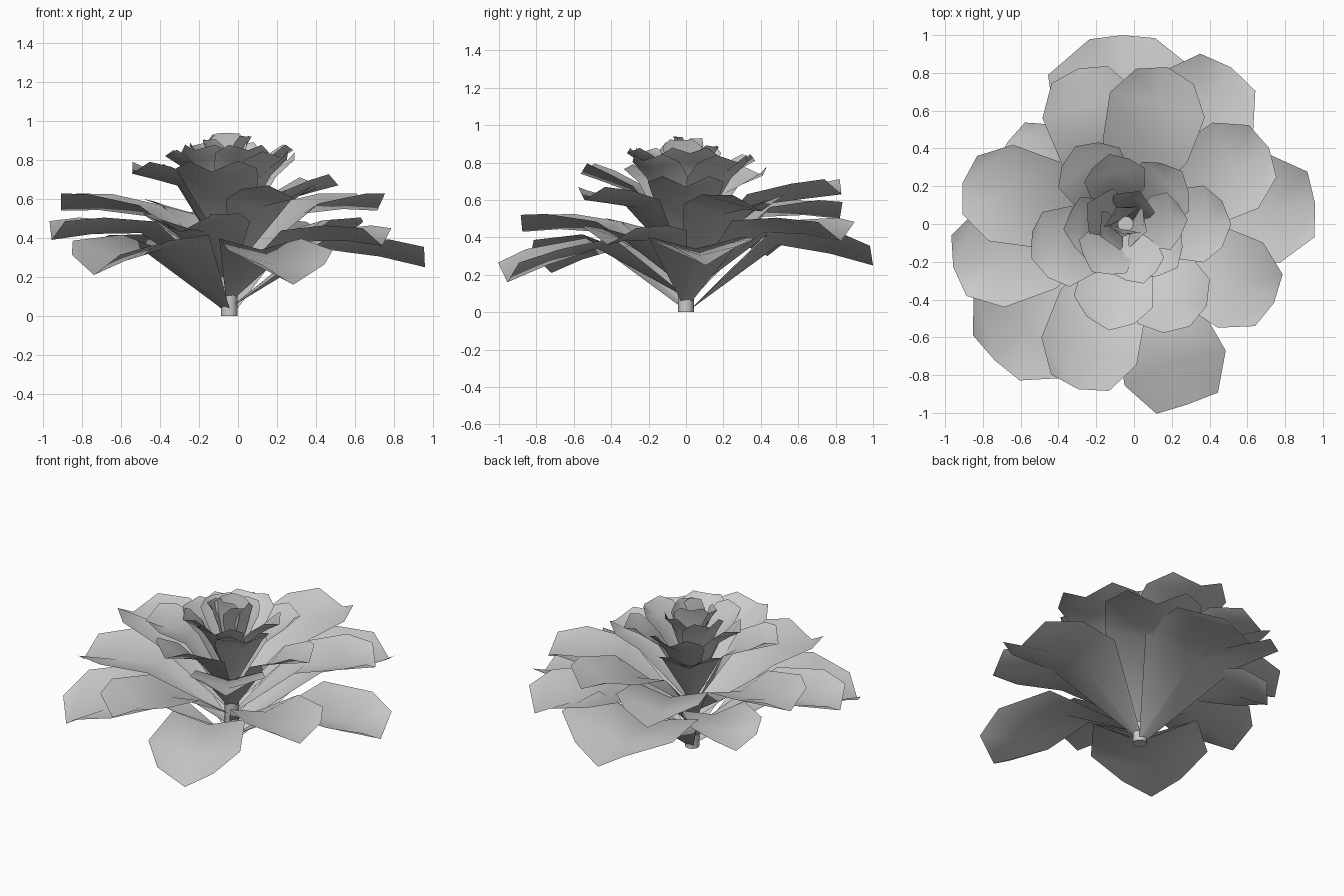
import bpy
from math import radians, cos, sin, hypot
from mathutils import Vector

if "Cube" in bpy.data.objects:
    bpy.data.objects.remove(bpy.data.objects["Cube"])

AXIS = Vector((-0.045, 0, 0))

# Petals from the lowest to the innermost: heading, reach, tip height
PETALS = [
    (91, 1.00, .25), (226, 1.00, .21), (6, 1.01, .25), (145, .76, .30),
    (289, 1.01, .16), (56, 1.00, .38), (194, .94, .39), (332, .89, .36),
    (107, .86, .50), (254, .91, .43), (28, .86, .54), (166, .89, .54),
    (302, .64, .60), (75, .86, .63), (200, .53, .73), (0, .56, .67),
    (123, .49, .73), (261, .57, .74), (43, .41, .80), (185, .33, .82),
    (320, .36, .81), (103, .38, .81), (235, .31, .85), (4, .33, .85),
    (152, .23, .87), (287, .33, .85), (67, .19, .88), (205, .15, .90),
    (342, .12, .92), (120, .10, .93), (257, .07, .94),
]
WIDTH = {0: 1.38, 1: 1.22}


def petal(i, heading, reach, tip):
    a = radians(heading)
    out = Vector((cos(a), sin(a), 0))
    side = Vector((-sin(a), cos(a), 0))
    base = 0.02 + 0.02 * i
    bend = tip + max(0.11 - 0.0125 * i, -0.11)
    if i < 14:
        bend = max(bend, 0.34)
    size = hypot(reach, tip - base) * (1.1 if i > 11 and i != 13 else 1)
    wide = size * WIDTH.get(i, 1)
    # Centre line: (radius, height, half width)
    rows = [(0.03, base, 0.03),
            (0.03 + 0.48 * (reach - 0.03), bend, (.22 if i == 4 else .25) * wide),
            (0.77 * reach, 0.44 * bend + 0.56 * tip + (0.015 if i < 12 else 0),
             0.28 * wide),
            (reach, tip, 0.17 * size)]
    verts = []
    for k, (r, z, half) in enumerate(rows):
        p, q = rows[max(k - 1, 0)], rows[min(k + 1, 3)]
        run = Vector((q[0] - p[0], q[1] - p[1])).normalized()
        normal = Vector((0, 0, run.x)) - out * run.y
        along = Vector((0, 0, run.y)) + out * run.x
        centre = AXIS + out * r + Vector((0, 0, z))
        # Edges cup upwards; the end corners are pulled back for a rounded tip
        edge = centre + normal * half * (0, .26, .31, .55)[k]
        if k == 3:
            edge -= along * 0.045 * size
        verts += [edge - side * half, centre, edge + side * half]
    faces = []
    for k in range(0, 9, 3):
        for c in (k, k + 1):
            faces.append((c, c + 1, c + 4, c + 3))
    mesh = bpy.data.meshes.new("petal")
    mesh.from_pydata(verts, [], faces)
    mesh.shade_smooth()
    if mesh.polygons[2].normal.z < 0:
        mesh.flip_normals()
    ob = bpy.data.objects.new(f"petal_{i + 1:02d}", mesh)
    bpy.context.collection.objects.link(ob)


# Spiral of petals
for i, spec in enumerate(PETALS):
    petal(i, *spec)

# Stem
bpy.ops.mesh.primitive_cylinder_add(vertices=12, radius=0.042, depth=0.64,
                                    location=(-0.045, 0, 0.32))
bpy.context.object.name = "stem"
bpy.ops.object.shade_smooth_by_angle()
